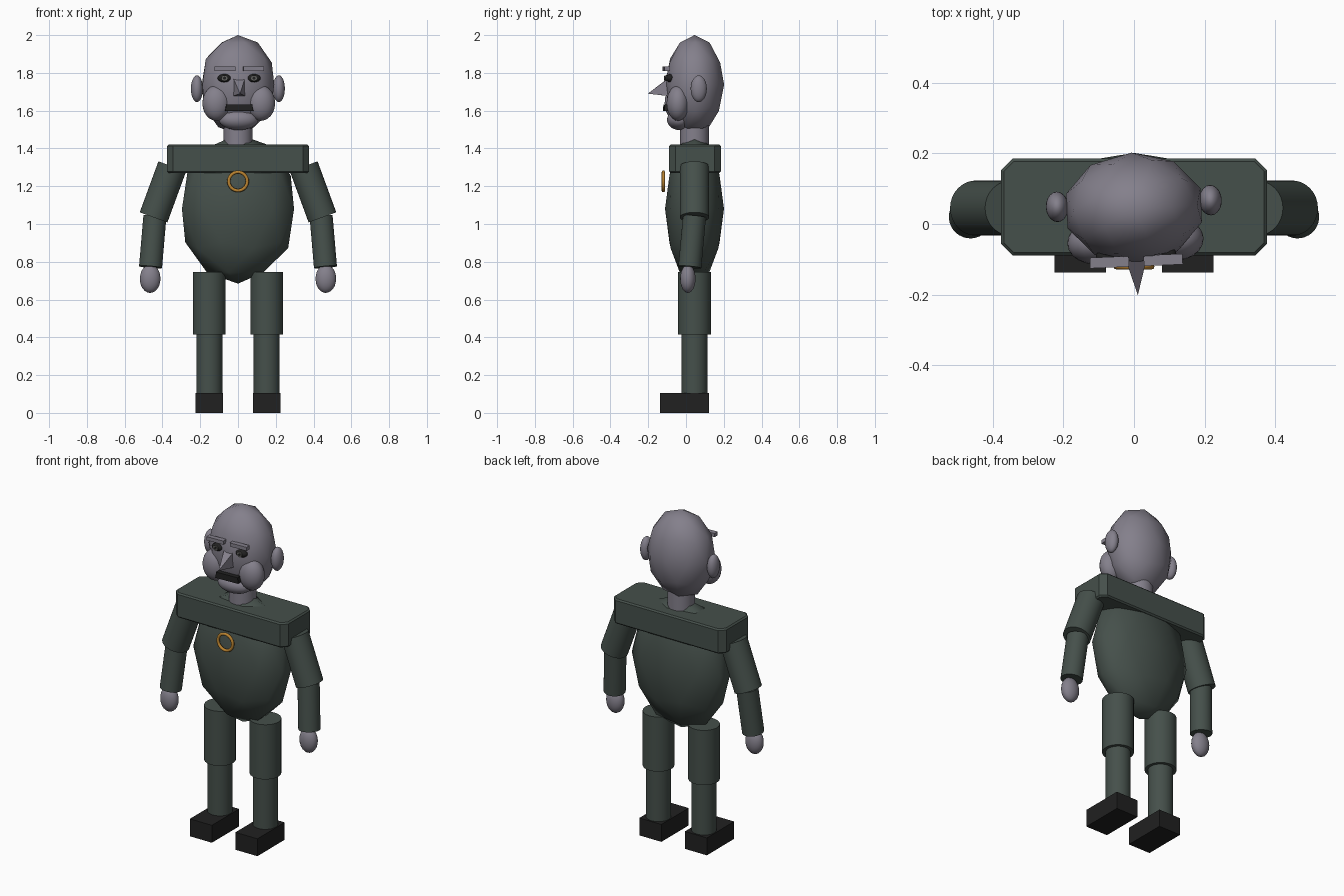
import bpy, bmesh, math
from mathutils import Matrix, Vector

if "Cube" in bpy.data.objects:
    bpy.data.objects.remove(bpy.data.objects["Cube"])


def material(name, color):
    mat = bpy.data.materials.new(name)
    mat.use_nodes = True
    mat.diffuse_color = (*color, 1)
    mat.node_tree.nodes["Principled BSDF"].inputs["Base Color"].default_value = (*color, 1)
    return mat


SKIN = material("grey skin", (0.23, 0.215, 0.26))
CLOTH = material("dark green cloth", (0.06, 0.08, 0.07))
BLACK = material("black", (0.015, 0.015, 0.015))
IRIS = material("iris grey", (0.13, 0.13, 0.12))
GOLD = material("gold", (0.5, 0.23, 0.03))

MID = 0.045  # depth of the body's centre line
# The head is turned slightly about the neck
TURN = (Matrix.Translation((0, MID, 0)) @ Matrix.Rotation(math.radians(2.5), 4, "Z")
        @ Matrix.Translation((0, -MID, 0)))
STILL = Matrix.Identity(4)


def finish(bm, name, mat, pose=STILL, angle=35):
    mesh = bpy.data.meshes.new(name)
    bmesh.ops.recalc_face_normals(bm, faces=bm.faces)
    bm.to_mesh(mesh)
    bm.free()
    if angle:
        mesh.shade_smooth()
        mesh.set_sharp_from_angle(angle=math.radians(angle))
    mesh.materials.append(mat)
    obj = bpy.data.objects.new(name, mesh)
    bpy.context.collection.objects.link(obj)
    obj.matrix_world = pose
    return obj


def ball(name, mat, center, radii, detail=3, pose=STILL, tilt=0):
    bm = bmesh.new()
    bmesh.ops.create_icosphere(bm, subdivisions=detail, radius=1)
    place = (Matrix.Translation(center) @ Matrix.Rotation(tilt, 4, "Y")
             @ Matrix.Diagonal((*radii, 1)))
    bm.transform(place)
    return finish(bm, name, mat, pose, 180)


def box(name, mat, center, size, pose=STILL, bevel=0):
    bm = bmesh.new()
    bmesh.ops.create_cube(bm, size=1)
    bm.transform(Matrix.Translation(center) @ Matrix.Diagonal((*size, 1)))
    if bevel:
        upright = [e for e in bm.edges if abs(e.verts[0].co.z - e.verts[1].co.z) > 0.01]
        bmesh.ops.bevel(bm, geom=upright, offset=bevel, segments=1, affect="EDGES")
        rims = [e for e in bm.edges if abs(e.verts[0].co.z - e.verts[1].co.z) < 0.01]
        bmesh.ops.bevel(bm, geom=rims, offset=bevel * 0.25, segments=1, affect="EDGES")
    return finish(bm, name, mat, pose, 0)


def tube(name, mat, start, end, radius, pose=STILL):
    start, end = Vector(start), Vector(end)
    axis = end - start
    bm = bmesh.new()
    bmesh.ops.create_cone(bm, cap_ends=True, segments=32, radius1=radius,
                          radius2=radius, depth=axis.length)
    bm.transform(Matrix.Translation((start + end) / 2)
                 @ axis.to_track_quat("Z", "Y").to_matrix().to_4x4())
    return finish(bm, name, mat, pose)


# Body
ball("torso", CLOTH, (0, MID, 1.08), (0.312, 0.156, 0.396), 2)
box("shoulder_yoke", CLOTH, (0, MID + 0.003, 1.345), (0.752, 0.274, 0.15), bevel=0.033)
tube("neck", SKIN, (0, MID, 1.38), (0, MID, 1.56), 0.076)

# Ring pendant on the chest
bpy.ops.mesh.primitive_torus_add(location=(0, -0.12, 1.226), rotation=(math.pi / 2, 0, 0),
                                 major_radius=0.049, minor_radius=0.009,
                                 major_segments=32, minor_segments=8)
ring = bpy.context.object
ring.name = "chest_ring"
ring.data.shade_smooth()
ring.data.materials.append(GOLD)

# Limbs
for side, s in (("left", 1), ("right", -1)):
    tube(side + "_upper_arm", CLOTH, (s * 0.348, MID, 1.305), (s * 0.447, MID, 1.035), 0.078)
    tube(side + "_forearm", CLOTH, (s * 0.44, MID, 1.04), (s * 0.463, 0.02, 0.772), 0.061)
    ball(side + "_hand", SKIN, (s * 0.465, 0.01, 0.71), (0.055, 0.041, 0.075))
    tube(side + "_thigh", CLOTH, (s * 0.152, MID, 0.415), (s * 0.152, MID, 0.745), 0.087)
    tube(side + "_shin", CLOTH, (s * 0.152, MID, 0.09), (s * 0.152, MID, 0.42), 0.069)
    box(side + "_boot", BLACK, (s * 0.152, -0.007, 0.0525), (0.147, 0.26, 0.105))

# Head and jaw
ball("head", SKIN, (0, MID, 1.737), (0.2, 0.157, 0.263), 2, TURN)
ball("chin", SKIN, (0, -0.035, 1.552), (0.105, 0.066, 0.055), 3, TURN)

# Paired face parts
for side, s in (("left", 1), ("right", -1)):
    ball(side + "_ear", SKIN, (s * 0.217, 0.058, 1.716), (0.032, 0.043, 0.071), 3, TURN)
    ball(side + "_cheek", SKIN, (s * 0.118, -0.048, 1.64), (0.075, 0.06, 0.094), 3, TURN)
    ball(side + "_eye", BLACK, (s * 0.078, -0.088, 1.772), (0.036, 0.022, 0.022), 3, TURN)
    tube(side + "_iris", IRIS, (s * 0.078, -0.1, 1.772), (s * 0.078, -0.1115, 1.772), 0.015, TURN)
    tube(side + "_pupil", BLACK, (s * 0.078, -0.1, 1.772), (s * 0.078, -0.113, 1.772), 0.008, TURN)
    box(side + "_eyebrow", SKIN, (s * 0.076, -0.105, 1.822), (0.11, 0.03, 0.022), TURN)

# Pyramid nose with its tip low and forward
bm = bmesh.new()
base = [bm.verts.new((x, -0.07, z)) for x, z in
        ((-0.038, 1.79), (0.038, 1.79), (0.038, 1.675), (-0.038, 1.675))]
tip = bm.verts.new((0, -0.202, 1.69))
bm.faces.new(base)
for i in range(4):
    bm.faces.new((base[i], base[(i + 1) % 4], tip))
finish(bm, "nose", SKIN, TURN, 0)

# Moustache, narrower along its top edge
bm = bmesh.new()
bmesh.ops.create_cube(bm, size=1)
for v in bm.verts:
    if v.co.z > 0:
        v.co.x *= 0.92
bm.transform(Matrix.Translation((0, -0.09, 1.615)) @ Matrix.Diagonal((0.15, 0.055, 0.036, 1)))
finish(bm, "moustache", BLACK, TURN, 0)
